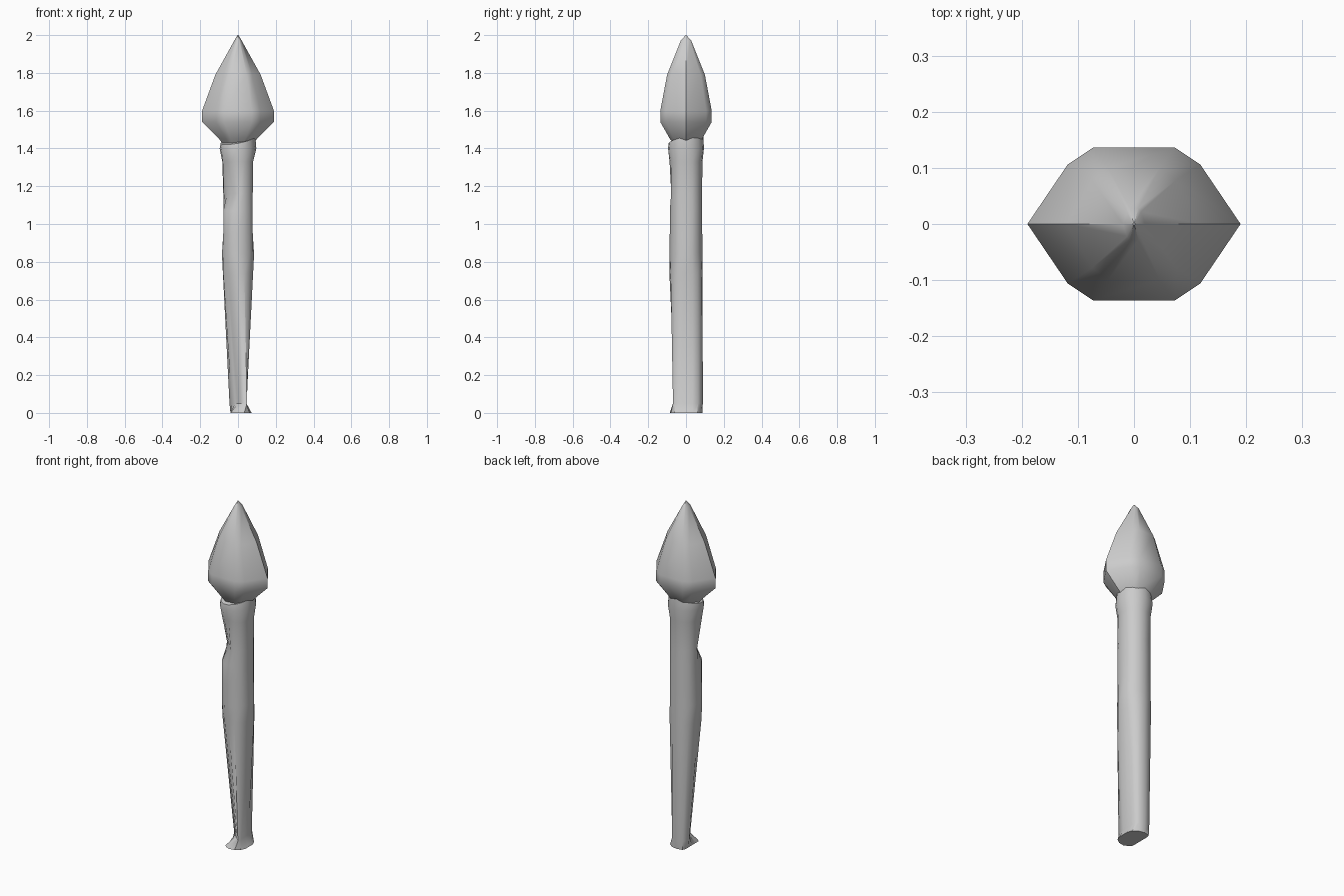
import bpy, bmesh, math
from math import cos, sin, pi

if "Cube" in bpy.data.objects:
    bpy.data.objects.remove(bpy.data.objects["Cube"])

def loft(name, rings, angle):
    """Skin a stack of equal-length rings and cap both ends."""
    bm = bmesh.new()
    loops = [[bm.verts.new(p) for p in ring] for ring in rings]
    n = len(loops[0])
    for a, b in zip(loops, loops[1:]):
        for i in range(n):
            j = (i + 1) % n
            bm.faces.new((a[i], a[j], b[j], b[i]))
    bm.faces.new(loops[0][::-1])
    bm.faces.new(loops[-1])
    bmesh.ops.remove_doubles(bm, verts=bm.verts, dist=0.0005)
    bmesh.ops.recalc_face_normals(bm, faces=bm.faces)
    mesh = bpy.data.meshes.new(name)
    bm.to_mesh(mesh)
    bm.free()
    ob = bpy.data.objects.new(name, mesh)
    bpy.context.collection.objects.link(ob)
    bpy.ops.object.select_all(action='DESELECT')
    bpy.context.view_layer.objects.active = ob
    ob.select_set(True)
    bpy.ops.object.shade_smooth_by_angle(angle=math.radians(angle))
    return ob

# Spear head: faceted section, ridged along the left and right edges
quarter = [(0.19, 0), (0.118, 0.107), (0.073, 0.137)]
half = quarter + [(-x, y) for x, y in quarter[::-1]]
section = half + [(x, -y) for x, y in half[-2:0:-1]]

def head_ring(z, w, d):
    return [(x * w / 0.19, y * d / 0.137, z) for x, y in section]

head_levels = [(1.41, 0.07, 0.05), (1.45, 0.10, 0.085), (1.54, 0.19, 0.136),
               (1.60, 0.19, 0.136), (1.79, 0.12, 0.10), (1.97, 0.02, 0.028),
               (2.0, 0.002, 0.002)]
loft("spear_head", [head_ring(*lv) for lv in head_levels], 40)

# Shaft: round bar flattened in x and shaved on its front left corner
def shaft_ring(z, r, x0, x1, shave, tilt=0.0, n=16):
    ring = []
    for i in range(n):
        t = 2 * pi * i / n
        x = max(x0, min(x1, r * cos(t)))
        y = max(-0.095, min(0.095, r * sin(t)))
        u = (x + y) / math.sqrt(2)
        if u < shave:
            k = (shave - u) / math.sqrt(2)
            x, y = x + k, y + k
        ring.append((x, y, z + tilt * cos(t - pi / 4)))
    return ring

shaft_levels = [
    (0.00, 0.086, -0.040, 0.072, -0.070),
    (0.05, 0.089, -0.045, 0.045, -0.015),
    (0.74, 0.088, -0.080, 0.080, -0.078),
    (0.84, 0.087, -0.085, 0.085, -0.085),
    (0.95, 0.086, -0.078, 0.078, -0.086),
    (1.07, 0.086, -0.078, 0.078, -0.086),
    (1.16, 0.085, -0.078, 0.078, -0.050),
    (1.33, 0.087, -0.083, 0.080, -0.085),
    (1.40, 0.097, -0.097, 0.097, -0.097),
    (1.445, 0.092, -0.092, 0.092, -0.092, 0.025),
    (1.44, 0.050, -0.050, 0.050, -0.050)]
loft("shaft", [shaft_ring(*lv) for lv in shaft_levels], 35)
